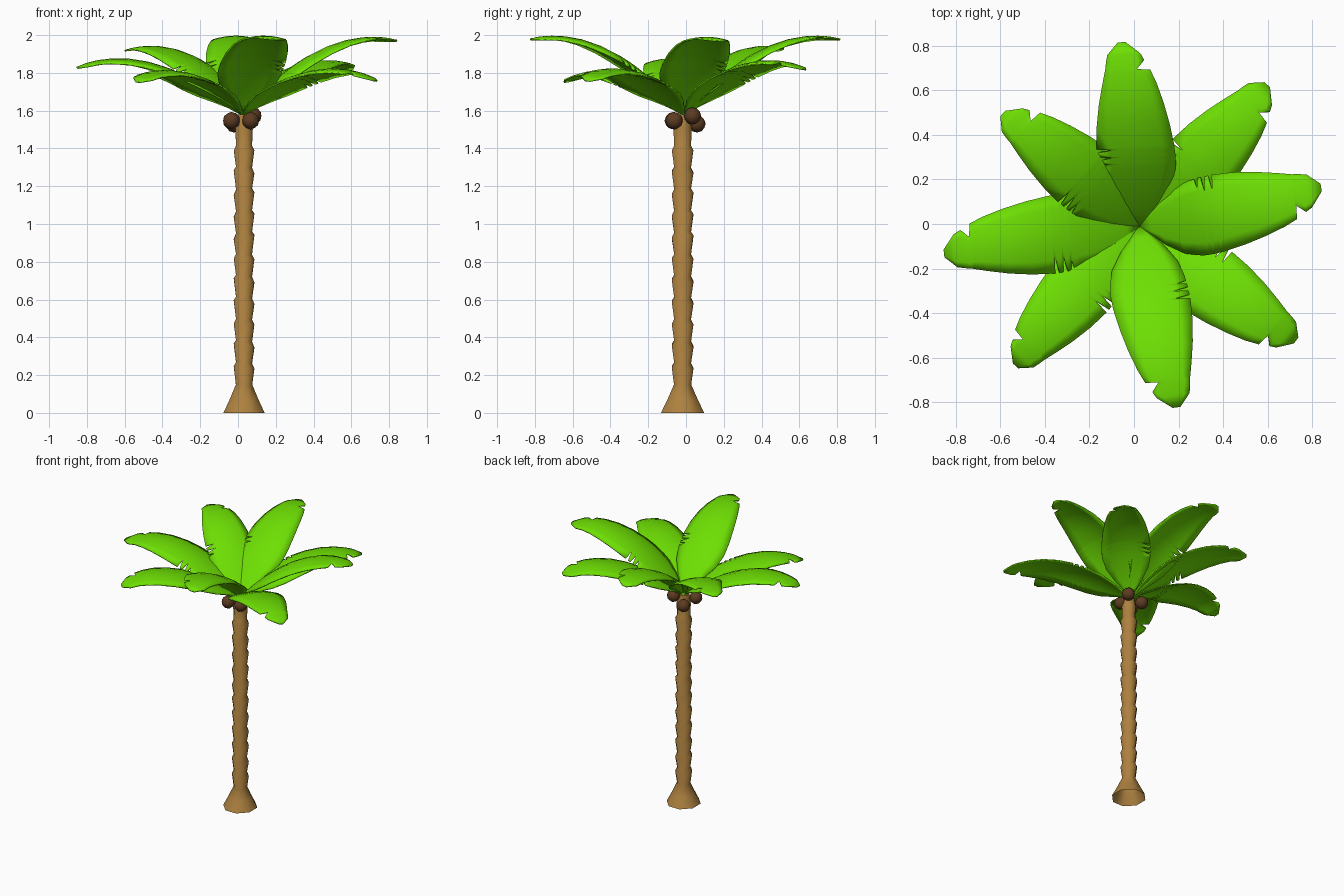
import bpy, bmesh, math, random
from mathutils import Matrix, Vector

if "Cube" in bpy.data.objects:
    bpy.data.objects.remove(bpy.data.objects["Cube"])

random.seed(4)
CX, CY = 0.032, -0.018          # trunk axis


def material(name, rgb):
    m = bpy.data.materials.new(name)
    m.diffuse_color = (*rgb, 1)
    m.use_nodes = True
    m.node_tree.nodes["Principled BSDF"].inputs["Base Color"].default_value = m.diffuse_color
    return m


BARK = material("bark_brown", (0.42, 0.22, 0.05))
GREEN = material("leaf_green", (0.155, 0.74, 0.001))
NUT = material("coconut_brown", (0.11, 0.045, 0.016))


def finish(bm, name, mat, angle):
    me = bpy.data.meshes.new(name)
    bm.to_mesh(me)
    bm.free()
    me.materials.append(mat)
    ob = bpy.data.objects.new(name, me)
    bpy.context.collection.objects.link(ob)
    bpy.ops.object.select_all(action='DESELECT')
    ob.select_set(True)
    bpy.context.view_layer.objects.active = ob
    bpy.ops.object.shade_smooth_by_angle(angle=math.radians(angle))
    return ob


# Trunk: flared open foot, then stacked collars that widen upward and step in
rings = [(0, 0.118, 0), (0.07, 0.083, 0), (0.15, 0.047, 0)]
N_SEG, Z0, Z1 = 12, 0.15, 1.53
pitch = (Z1 - Z0) / N_SEG
for i in range(N_SEG):
    top = Z0 + pitch * (i + 1)
    tilt = random.uniform(-0.25, 0.25)
    rings.append((top - 0.025, 0.059 if i < N_SEG - 1 else 0.05, tilt))
    rings.append((top, 0.046, tilt * 0.5))
rings.append((1.58, 0.04, 0))

SIDES = 8
bm = bmesh.new()
loops = []
for z, r, tilt in rings:
    loop = []
    for k in range(SIDES):
        a = 2 * math.pi * (k + 0.5) / SIDES
        x, y = r * math.cos(a), r * math.sin(a) * 1.05
        loop.append(bm.verts.new((CX + x, CY + y, z + tilt * (x + 0.5 * y))))
    loops.append(loop)
for a, b in zip(loops, loops[1:]):
    for k in range(SIDES):
        j = (k + 1) % SIDES
        bm.faces.new((a[k], a[j], b[j], b[k]))
bm.faces.new(loops[-1])
finish(bm, "trunk", BARK, 50)

# Coconuts under the crown
for i, p in enumerate([(-0.035, -0.068, 1.547), (0.067, -0.062, 1.547),
                       (0.08, 0.035, 1.572), (-0.02, 0.058, 1.53)]):
    bm = bmesh.new()
    bmesh.ops.create_icosphere(bm, subdivisions=2, radius=0.046,
                               matrix=Matrix.Translation(p))
    finish(bm, f"coconut_{i + 1}", NUT, 60)

# Leaf outline: distance along leaf, left edge, right edge (slits and tip notch)
OUTLINE = [
    (0, .008, -.008), (.05, .05, -.05), (.1, .095, -.1), (.18, .145, -.155),
    (.25, .165, -.175), (.272, .168, -.178), (.28, .12, -.178),
    (.288, .17, -.178), (.302, .172, -.178), (.31, .10, -.178),
    (.32, .172, -.177), (.337, .174, -.176), (.345, .10, -.176),
    (.355, .175, -.175), (.45, .17, -.16), (.55, .155, -.137),
    (.64, .135, -.11), (.70, .12, -.085), (.706, .118, -.025),
    (.745, .112, -.06), (.775, .105, -.045), (.83, .055, .02)]


def leaf(name, heading, droop, scale):
    place = (Matrix.Translation((0.025, -0.01, 1.582))
             @ Matrix.Rotation(math.radians(heading), 4, 'Z')
             @ Matrix.Rotation(math.radians(droop), 4, 'Y')
             @ Matrix.Scale(scale, 4))
    bm = bmesh.new()
    rows = []
    for r, left, right in OUTLINE:
        arch = 0.415 * (1 - (1 - r / 0.7) ** 2)
        row = []
        for k in range(7):
            v = right + (left - right) * k / 6
            row.append(bm.verts.new(place @ Vector((r, v, arch - 1.3 * v * v))))
        rows.append(row)
    for a, b in zip(rows, rows[1:]):
        for k in range(6):
            bm.faces.new((a[k], b[k], b[k + 1], a[k + 1]))
    ob = finish(bm, name, GREEN, 60)
    mod = ob.modifiers.new("thickness", 'SOLIDIFY')
    mod.thickness = 0.008
    mod.offset = -1


# Crown: heading, downward tilt, size
CROWN = [(9.5, 0.5, 1), (45.5, 10, .965), (93, 0, 1), (138, 2.5, .94),
         (185.5, 10, 1), (226, 14, .93), (279, 0, 1), (321.5, 14, .965)]
for i, (h, d, s) in enumerate(CROWN):
    leaf(f"leaf_{i + 1}", h, d, s)
